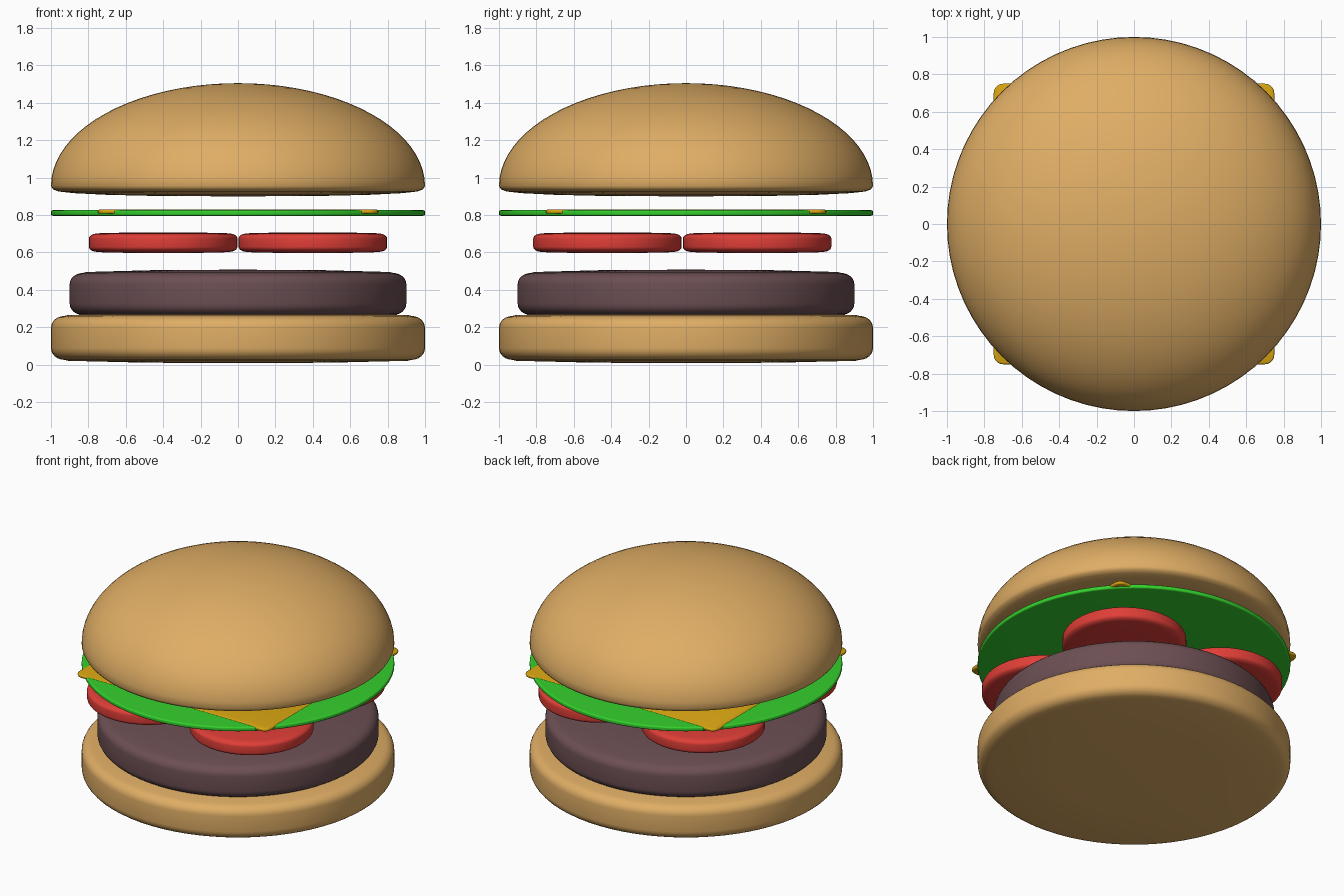
import bpy, bmesh, math

if "Cube" in bpy.data.objects:
    bpy.data.objects.remove(bpy.data.objects["Cube"])

def material(name, rgb):
    m = bpy.data.materials.new(name)
    m.diffuse_color = (*rgb, 1)
    m.use_nodes = True
    m.node_tree.nodes["Principled BSDF"].inputs["Base Color"].default_value = m.diffuse_color
    return m

BUN = material("toasted bun", (0.74, 0.42, 0.13))
MEAT = material("cooked meat", (0.15, 0.078, 0.086))
RED = material("tomato red", (0.74, 0.048, 0.038))
GREEN = material("lettuce green", (0.035, 0.62, 0.026))
YELLOW = material("cheese yellow", (0.68, 0.37, 0.006))

def finish(bm, name, mat, loc, angle):
    bmesh.ops.recalc_face_normals(bm, faces=bm.faces)
    me = bpy.data.meshes.new(name)
    bm.to_mesh(me)
    bm.free()
    ob = bpy.data.objects.new(name, me)
    bpy.context.collection.objects.link(ob)
    ob.location = loc
    me.materials.append(mat)
    bpy.ops.object.select_all(action='DESELECT')
    bpy.context.view_layer.objects.active = ob
    ob.select_set(True)
    bpy.ops.object.shade_smooth_by_angle(angle=math.radians(angle))
    return ob

def lathe(name, profile, mat, loc=(0, 0, 0), segments=72):
    """Spin an (r, z) profile, from axis to axis, around z."""
    bm = bmesh.new()
    vs = [bm.verts.new((r, 0, z)) for r, z in profile]
    es = [bm.edges.new(p) for p in zip(vs, vs[1:])]
    bmesh.ops.spin(bm, geom=vs + es, axis=(0, 0, 1), cent=(0, 0, 0),
                   angle=math.tau, steps=segments, use_duplicate=False)
    bmesh.ops.remove_doubles(bm, verts=bm.verts, dist=1e-5)
    return finish(bm, name, mat, loc, 60)

def slab_profile(r, h, rim, dome):
    """Upright disc profile with rounded rim and slightly domed caps."""
    top = [(0, h), (r * 0.5, h - dome * 0.15), (r - rim * 1.3, h - dome * 0.7)]
    for i in range(7):
        a = math.radians(90 - 15 * i)
        top.append((r - rim + rim * math.cos(a),
                    h * 0.4 + (h * 0.6 - dome) * math.sin(a)))
    return top + [(x, -z) for x, z in reversed(top)]

# bottom bun and patty
lathe("bottom_bun", slab_profile(1.0, 0.135, 0.07, 0.018), BUN, (0, 0, 0.143))
lathe("patty", slab_profile(0.9, 0.13, 0.07, 0.018), MEAT, (0, 0, 0.378))

# four tomato slices
for sx in (-1, 1):
    for sy in (-1, 1):
        lathe("tomato_slice", slab_profile(0.397, 0.055, 0.045, 0.006), RED,
              (0.4 * sx, 0.4 * sy - 0.02, 0.652), 48)

# lettuce leaf
lathe("lettuce", slab_profile(1.0, 0.016, 0.012, 0.001), GREEN, (0, 0, 0.811))

# cheese slice: thin square with rounded corners and edges
bm = bmesh.new()
bmesh.ops.create_cube(bm, size=1)
bmesh.ops.scale(bm, vec=(1.5, 1.5, 0.022), verts=bm.verts)
corners = [e for e in bm.edges if abs(e.verts[0].co.z - e.verts[1].co.z) > 0.01]
bmesh.ops.bevel(bm, geom=corners, offset=0.05, segments=5, profile=0.5, affect='EDGES')
rims = [e for e in bm.edges if abs(e.verts[0].co.z - e.verts[1].co.z) < 0.001]
bmesh.ops.bevel(bm, geom=rims, offset=0.008, segments=2, profile=0.5, affect='EDGES')
finish(bm, "cheese", YELLOW, (0, 0, 0.818), 50)

# top bun: shallow underside, elliptical dome
under = [(0, 0.9), (0.4, 0.901), (0.7, 0.908), (0.88, 0.917), (0.96, 0.926), (0.99, 0.938)]
dome = [(math.cos(a), 0.955 + 0.55 * math.sin(a))
        for a in (math.radians(90 * i / 20) for i in range(20))]
lathe("top_bun", under + dome + [(0, 1.505)], BUN)
